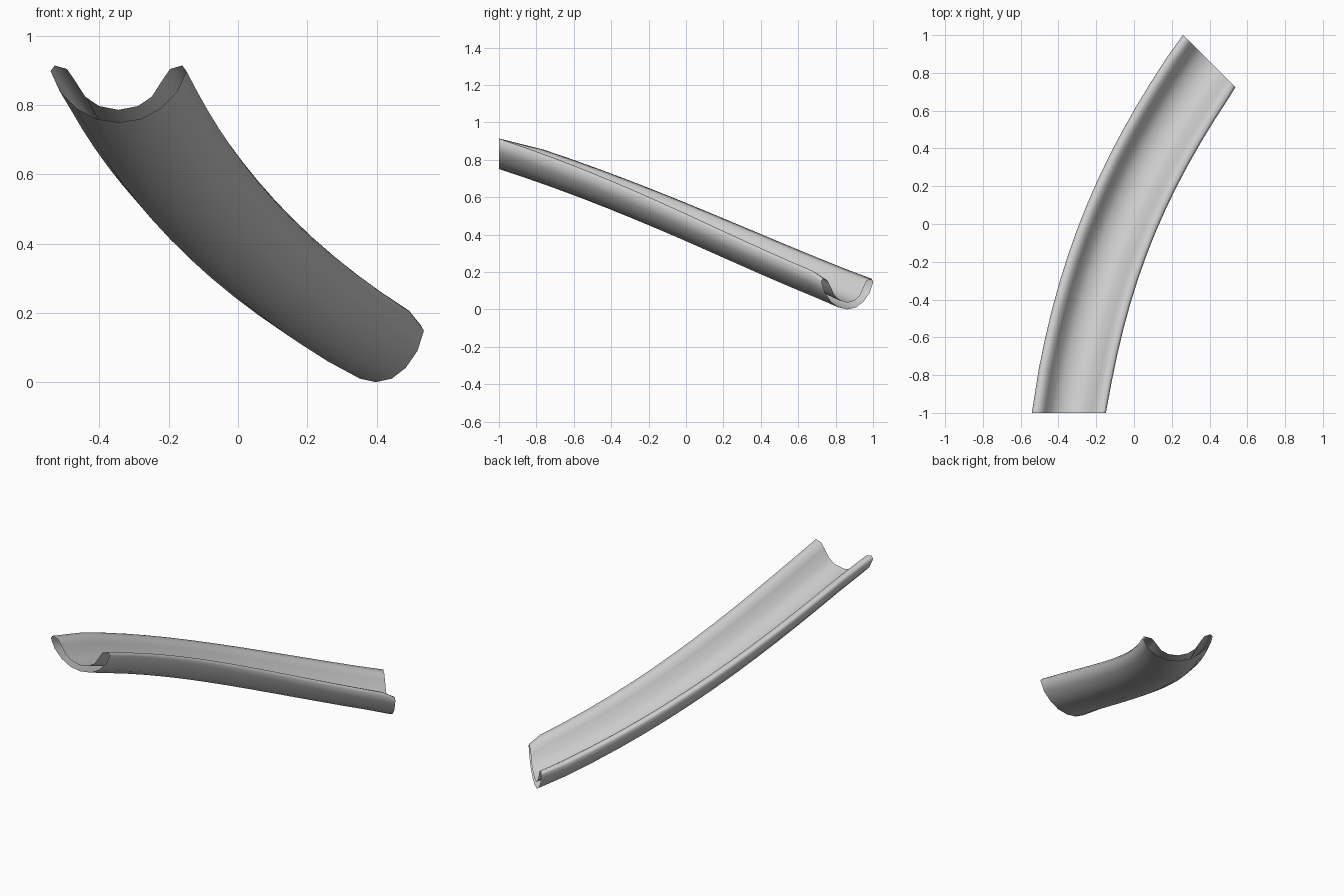
import bpy, bmesh, math
from mathutils import Vector

if "Cube" in bpy.data.objects:
    bpy.data.objects.remove(bpy.data.objects["Cube"])

# Half of the closed, hollow trough profile (across, up): outer bottom to inner bottom
half = [(0.0, 0.0), (0.065, 0.01), (0.122, 0.041), (0.17, 0.09), (0.196, 0.148),
        (0.184, 0.164), (0.149, 0.154), (0.128, 0.124), (0.096, 0.074),
        (0.056, 0.047), (0.0, 0.036)]
profile = half + [(-u, v) for u, v in reversed(half[1:-1])]

# Centre path: a gentle descending bend; both ends are cut vertically
p0 = Vector((-0.345, -1.0, 0.75))
p1 = Vector((-0.232, -0.27, 0.515))
p2 = Vector((-0.022, 0.254, 0.235))
p3 = Vector((0.398, 0.8625, 0.0))
end_cut = {0: Vector((0, 1, 0)), 1: Vector((1, 1, 0)).normalized()}
STEPS = 14


def path(t):
    s = 1 - t
    pos = p0 * s**3 + p1 * (3 * s * s * t) + p2 * (3 * s * t * t) + p3 * t**3
    tan = (p1 - p0) * s * s + (p2 - p1) * (2 * s * t) + (p3 - p2) * t * t
    return pos, end_cut.get(t, tan.normalized())


# Sweep the profile along the path, ends left open
bm = bmesh.new()
rings = []
for i in range(STEPS + 1):
    pos, tan = path(i / STEPS)
    side = tan.cross(Vector((0, 0, 1))).normalized()
    up = side.cross(tan)
    rings.append([bm.verts.new(pos + side * u + up * v) for u, v in profile])
n = len(profile)
for a, b in zip(rings, rings[1:]):
    for j in range(n):
        k = (j + 1) % n
        bm.faces.new((a[j], a[k], b[k], b[j]))
mesh = bpy.data.meshes.new("slide_trough")
bm.to_mesh(mesh)
bm.free()

trough = bpy.data.objects.new("slide_trough", mesh)
bpy.context.collection.objects.link(trough)
bpy.context.view_layer.objects.active = trough
trough.select_set(True)
bpy.ops.object.shade_smooth()
